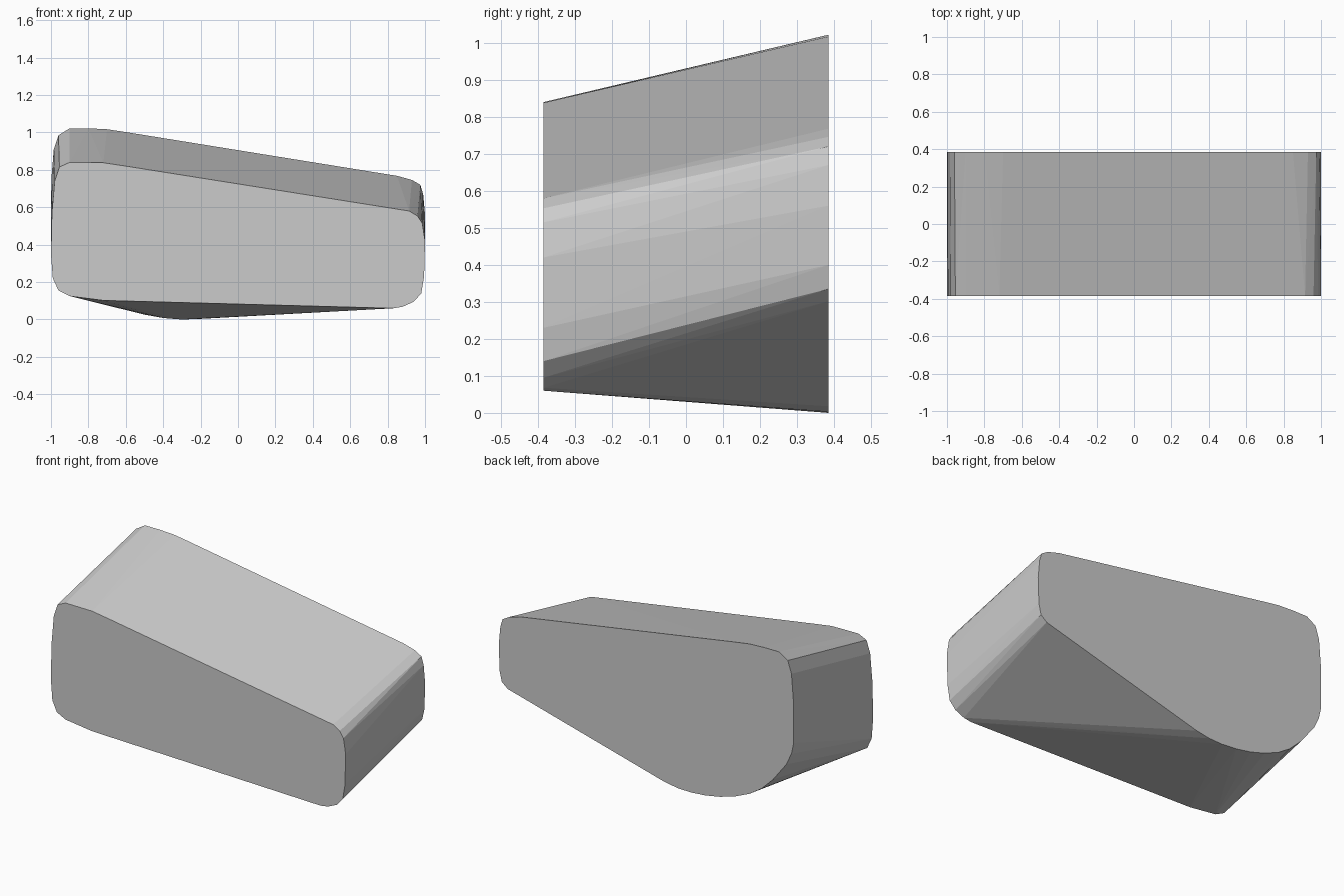
import bpy, bmesh

HALF_DEPTH = 0.385

# Front outline (x, z): a tapered, rounded wedge
front = [(-1.0, 0.35), (-0.99, 0.22), (-0.96, 0.155), (-0.9, 0.125), (-0.72, 0.102),
         (0.83, 0.06), (0.88, 0.068), (0.94, 0.095), (0.98, 0.14), (0.995, 0.23),
         (1.0, 0.42), (0.985, 0.515), (0.96, 0.553), (0.915, 0.58),
         (-0.6, 0.82), (-0.72, 0.838), (-0.9, 0.84), (-0.955, 0.815),
         (-0.98, 0.74), (-0.995, 0.57)]

# Back outline (x, z): same top, raised, with a deep rounded belly
back = [(-1.0, 0.49), (-0.985, 0.42), (-0.95, 0.345), (-0.86, 0.228), (-0.78, 0.15),
        (-0.7, 0.098), (-0.6, 0.055), (-0.5, 0.026), (-0.4, 0.008), (-0.3, 0.0),
        (-0.21, 0.003), (-0.12, 0.018), (-0.03, 0.043), (0.94, 0.302), (0.98, 0.335),
        (0.995, 0.4), (1.0, 0.56), (0.99, 0.67), (0.975, 0.72), (0.93, 0.746),
        (0.85, 0.768), (-0.6, 1.002), (-0.7, 1.017), (-0.8, 1.022), (-0.9, 1.022),
        (-0.96, 0.985), (-0.985, 0.91), (-0.998, 0.75)]

# Wrap a skin around both outlines
bm = bmesh.new()
for outline, y in ((front, -HALF_DEPTH), (back, HALF_DEPTH)):
    for x, z in outline:
        bm.verts.new((x, y, z))
hull = bmesh.ops.convex_hull(bm, input=bm.verts)
loose = [v for v in bm.verts if not v.link_faces]
bmesh.ops.delete(bm, geom=loose, context='VERTS')

# Merge the flat end caps into single polygons
bmesh.ops.dissolve_limit(bm, angle_limit=0.005, verts=bm.verts, edges=bm.edges)
bmesh.ops.recalc_face_normals(bm, faces=bm.faces)

mesh = bpy.data.meshes.new("wedge_block")
bm.to_mesh(mesh)
bm.free()
block = bpy.data.objects.new("wedge_block", mesh)
bpy.context.collection.objects.link(block)
